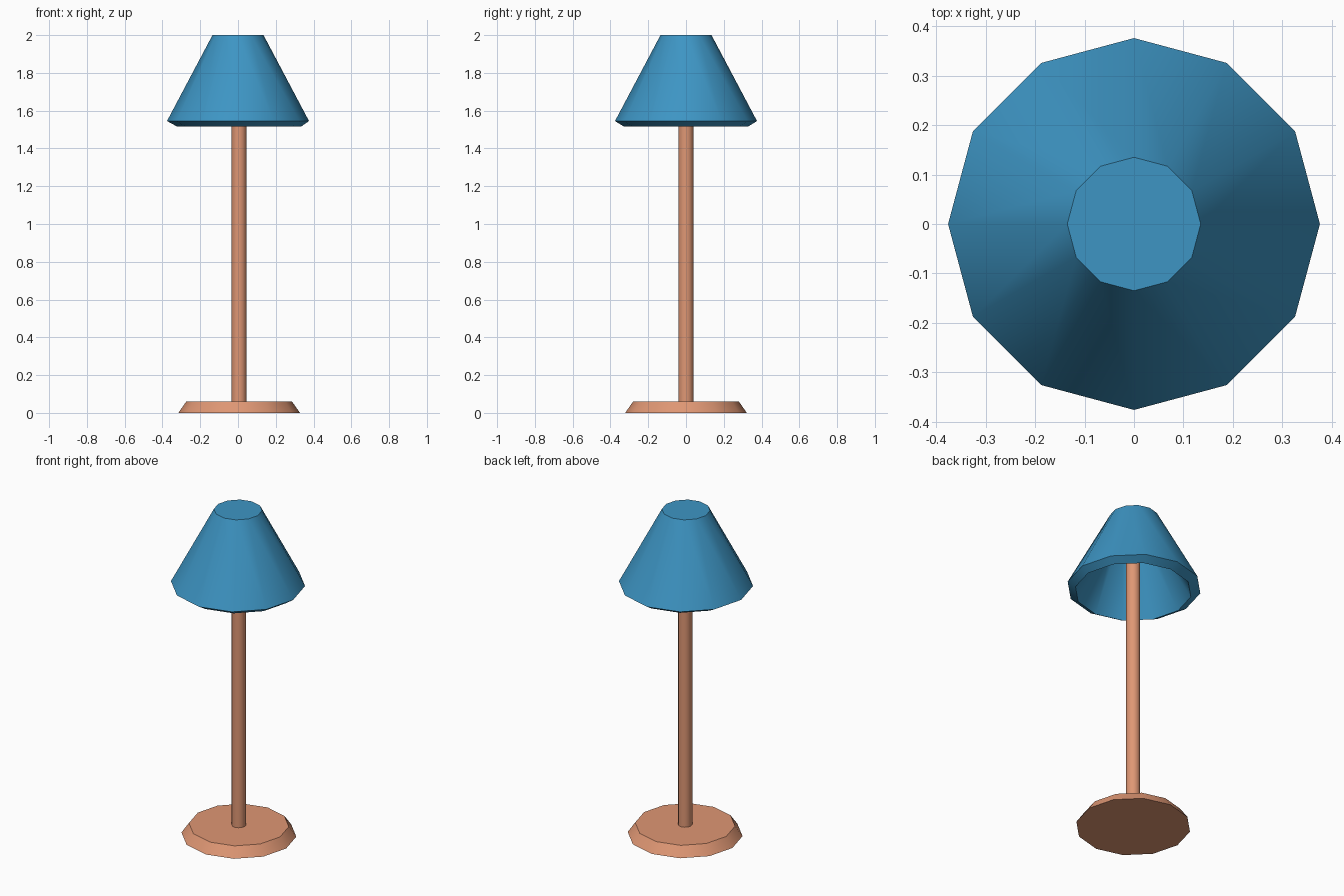
import bpy, bmesh, math

if "Cube" in bpy.data.objects:
    bpy.data.objects.remove(bpy.data.objects["Cube"])

SIDES = 12
CX = 0.006  # foot, pole and lower lip sit slightly to the right


def material(name, rgb):
    m = bpy.data.materials.new(name)
    m.diffuse_color = (*rgb, 1)
    m.use_nodes = True
    m.node_tree.nodes["Principled BSDF"].inputs["Base Color"].default_value = m.diffuse_color
    return m


def lathe(name, profile, mat):
    """Revolve (radius, z, x offset) points; radius 0 closes to a pole."""
    bm = bmesh.new()
    rings = []
    for r, z, cx in profile:
        if r == 0:
            rings.append([bm.verts.new((cx, 0, z))] * SIDES)
        else:
            rings.append([bm.verts.new((cx + r * math.cos(math.tau * i / SIDES),
                                        r * math.sin(math.tau * i / SIDES), z))
                          for i in range(SIDES)])
    for a, b in zip(rings, rings[1:]):
        for i in range(SIDES):
            j = (i + 1) % SIDES
            corners = list(dict.fromkeys((a[i], a[j], b[j], b[i])))
            bm.faces.new(corners)
    bmesh.ops.recalc_face_normals(bm, faces=bm.faces)
    me = bpy.data.meshes.new(name)
    bm.to_mesh(me)
    bm.free()
    me.materials.append(mat)
    ob = bpy.data.objects.new(name, me)
    bpy.context.collection.objects.link(ob)
    bpy.ops.object.select_all(action='DESELECT')
    ob.select_set(True)
    bpy.context.view_layer.objects.active = ob
    bpy.ops.object.shade_smooth_by_angle(angle=math.radians(40))
    return ob


copper = material("copper", (0.74, 0.31, 0.175))
blue = material("blue_fabric", (0.047, 0.30, 0.55))

# Bevelled foot
lathe("base", [(0, 0, CX), (0.322, 0, CX), (0.28, 0.06, CX), (0, 0.06, CX)], copper)

# Pole running up into the shade
lathe("pole", [(0, 0.05, CX), (0.04, 0.05, CX), (0.04, 1.955, CX), (0, 1.955, CX)], copper)

# Hollow thick-walled shade: closed top, outer cone, lower lip, inner wall, ceiling
lathe("shade", [(0, 2.0, 0), (0.135, 2.0, 0), (0.376, 1.545, 0), (0.327, 1.515, CX),
                (0.10, 1.95, CX), (0, 1.95, CX)], blue)
